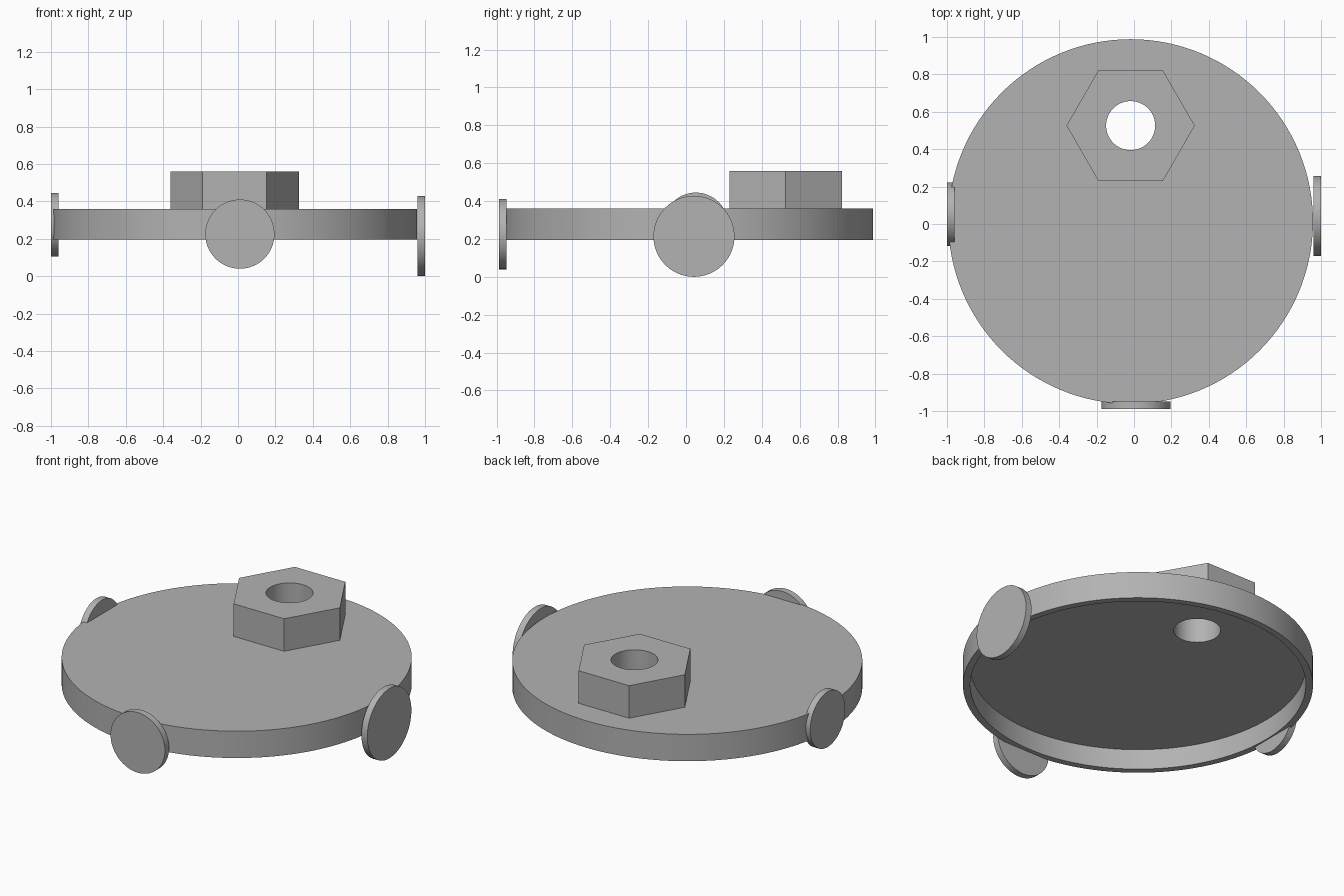
import bpy
import math
from mathutils import Vector

if "Cube" in bpy.data.objects:
    bpy.data.objects.remove(bpy.data.objects["Cube"])

grey = bpy.data.materials.new("plain_grey")
grey.use_nodes = True
GREY = (0.45, 0.45, 0.45, 1)
grey.diffuse_color = GREY
grey.node_tree.nodes["Principled BSDF"].inputs["Base Color"].default_value = GREY

CX, CY = -0.018, 0.013      # tray axis
HOLE_Y = 0.526              # nut and hole axis
BOTTOM, TOP, WALL = 0.195, 0.36, 0.04


def cylinder(name, radius, start, end, sides):
    """Solid cylinder or prism running between two points."""
    a, b = Vector(start), Vector(end)
    axis = b - a
    bpy.ops.mesh.primitive_cylinder_add(
        vertices=sides, radius=radius, depth=axis.length, location=(a + b) / 2,
        rotation=axis.to_track_quat('Z', 'Y').to_euler())
    obj = bpy.context.object
    obj.name = name
    obj.data.materials.append(grey)
    return obj


def cut(obj, cutter):
    mod = obj.modifiers.new("cut_" + cutter.name, 'BOOLEAN')
    mod.operation = 'DIFFERENCE'
    mod.solver = 'EXACT'
    mod.object = cutter
    bpy.context.view_layer.objects.active = obj
    bpy.ops.object.modifier_apply(modifier=mod.name)


# Round tray, hollow underneath, and the hexagonal nut on top
tray = cylinder("tray", 0.975, (CX, CY, BOTTOM), (CX, CY, TOP), 128)
nut = cylinder("hex_nut", 0.343, (CX, HOLE_Y, TOP), (CX, HOLE_Y, 0.56), 6)
nut.rotation_euler.z = math.radians(30)   # corners point left and right

# Cutters for the hollow and the through hole
hollow = cylinder("hollow_cutter", 0.975 - WALL, (CX, CY, 0), (CX, CY, TOP - WALL), 128)
bore = cylinder("bore_cutter", 0.131, (CX, HOLE_Y, 0), (CX, HOLE_Y, 1), 64)
bpy.context.view_layer.update()
cut(tray, hollow)
cut(tray, bore)
cut(nut, bore)
for cutter in (hollow, bore):
    bpy.data.objects.remove(cutter)

# Thin discs set into the rim
discs = [
    cylinder("front_disc", 0.185, (0.01, -0.948, 0.225), (0.01, -0.988, 0.225), 64),
    cylinder("left_disc", 0.214, (0.96, 0.042, 0.214), (1.0, 0.042, 0.214), 64),
    cylinder("right_disc", 0.17, (-0.96, 0.052, 0.275), (-1.0, 0.052, 0.275), 64),
]

# Smooth round sides, crisp edges
bpy.ops.object.select_all(action='DESELECT')
for obj in [tray, nut] + discs:
    obj.select_set(True)
bpy.context.view_layer.objects.active = tray
bpy.ops.object.shade_smooth_by_angle(angle=math.radians(30))
